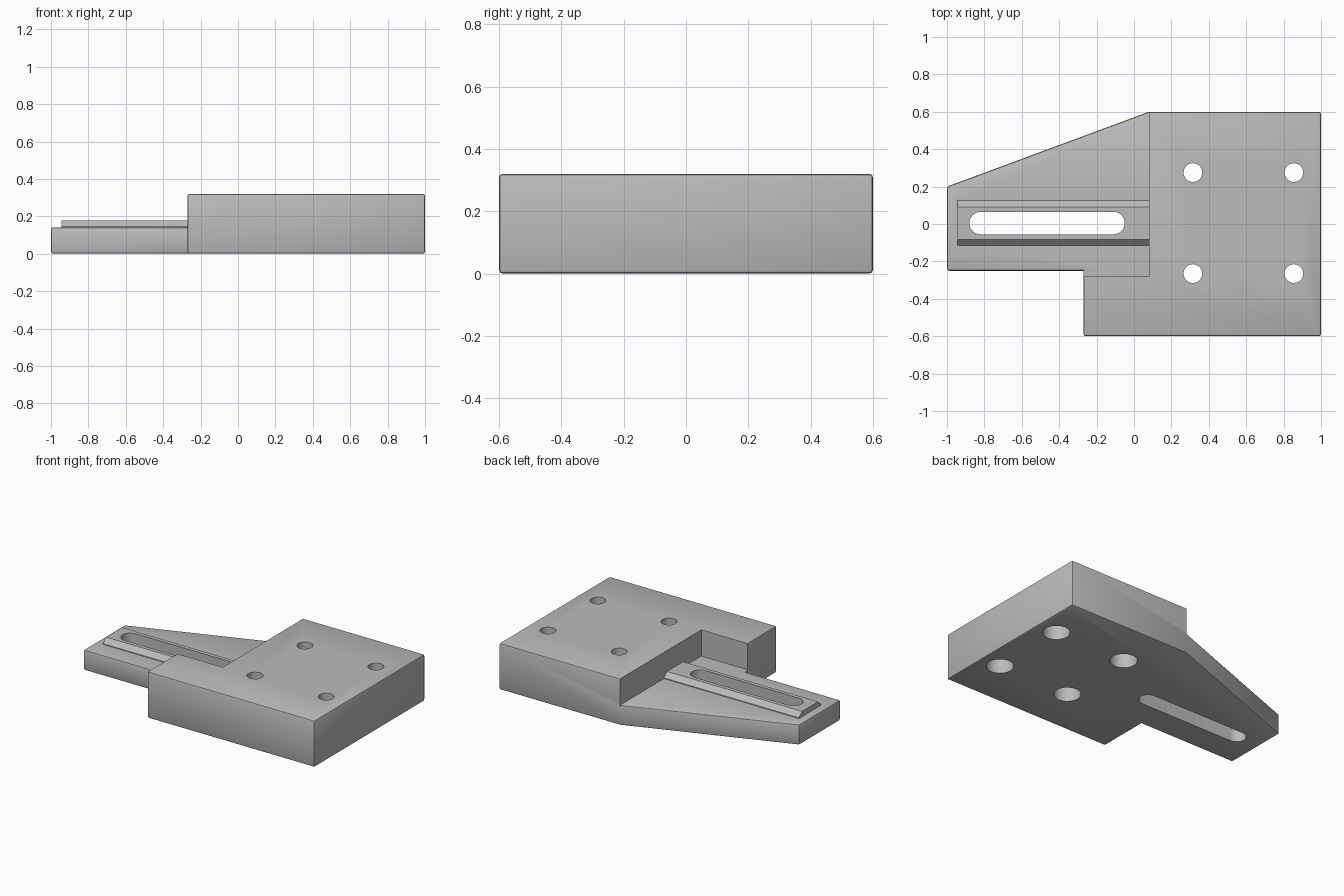
import bpy, bmesh, math
from mathutils import Vector

if "Cube" in bpy.data.objects:
    bpy.data.objects.remove(bpy.data.objects["Cube"], do_unlink=True)

GREY = (0.5, 0.5, 0.5, 1)
metal = bpy.data.materials.new("plain grey")
metal.use_nodes = True
metal.diffuse_color = GREY
metal.node_tree.nodes["Principled BSDF"].inputs["Base Color"].default_value = GREY


def prism(name, outline, origin, direction):
    """Extrude a closed 3D outline along a direction."""
    bm = bmesh.new()
    face = bm.faces.new([bm.verts.new(Vector(p) + Vector(origin)) for p in outline])
    grown = bmesh.ops.extrude_face_region(bm, geom=[face])["geom"]
    bmesh.ops.translate(bm, vec=direction, verts=[v for v in grown if isinstance(v, bmesh.types.BMVert)])
    bmesh.ops.recalc_face_normals(bm, faces=bm.faces)
    mesh = bpy.data.meshes.new(name)
    bm.to_mesh(mesh)
    bm.free()
    mesh.materials.append(metal)
    obj = bpy.data.objects.new(name, mesh)
    bpy.context.collection.objects.link(obj)
    return obj


def combine(target, tool, operation):
    """Apply a boolean and discard the tool."""
    mod = target.modifiers.new("cut", "BOOLEAN")
    mod.object, mod.operation, mod.solver = tool, operation, "EXACT"
    bpy.context.view_layer.objects.active = target
    bpy.ops.object.modifier_apply(modifier=mod.name)
    bpy.data.objects.remove(tool, do_unlink=True)


def capsule(length, radius, steps=16):
    """Outline of a slot along x; a zero length gives a circle."""
    points = []
    for side in (1, -1):
        for i in range(steps + (1 if length else 0)):
            a = math.pi * (i / steps - 0.5)
            points.append((side * (length / 2 + radius * math.cos(a)), side * radius * math.sin(a), 0))
    return points


# Body: one outline, with the upper step removed over the arm
STEP_X, STEP_Y, ARM_Z, TOP_Z = 0.08, -0.28, 0.14, 0.32
outline = [(-1, -0.25, 0), (-0.27, -0.25, 0), (-0.27, -0.6, 0), (1, -0.6, 0),
           (1, 0.6, 0), (STEP_X, 0.6, 0), (-1, 0.2, 0)]
body = prism("slotted_mounting_block", outline, (0, 0, 0), (0, 0, TOP_Z))
recess = [(-1.2, STEP_Y, 0), (STEP_X, STEP_Y, 0), (STEP_X, 1, 0), (-1.2, 1, 0)]
combine(body, prism("step_cutter", recess, (0, 0, ARM_Z), (0, 0, 1)), "DIFFERENCE")

# Soften the outer convex edges, leaving the recess rim crisp
bm = bmesh.new()
bm.from_mesh(body.data)


def is_rim(edge):
    return all(v.co.z > ARM_Z - 0.01 for v in edge.verts) and (
        all(abs(v.co.x - STEP_X) < 0.001 for v in edge.verts)
        or all(abs(v.co.y - STEP_Y) < 0.001 for v in edge.verts))


soft = [e for e in bm.edges if e.is_convex and e.calc_face_angle(0) > 0.5 and not is_rim(e)]
bmesh.ops.bevel(bm, geom=soft, offset=0.012, segments=2, profile=0.5, affect="EDGES")
bm.to_mesh(body.data)
bm.free()

# Raised rail with sloping sides
MID_Y = 0.005
section = [(0, -0.12, -0.03), (0, 0.12, -0.03), (0, 0.12, 0.005), (0, 0.087, 0.037),
           (0, -0.087, 0.037), (0, -0.12, 0.005)]
rail = prism("rail", section, (-0.945, MID_Y, ARM_Z), (STEP_X + 0.955, 0, 0))
combine(body, rail, "UNION")

# Long slot through the rail
slot = prism("slot_cutter", capsule(0.71, 0.06), (-0.465, MID_Y, -0.1), (0, 0, 1))
combine(body, slot, "DIFFERENCE")

# Four bolt holes, counterbored underneath
for x in (0.315, 0.855):
    for y in (-0.265, 0.275):
        for radius, height in ((0.05, 1), (0.085, 0.2)):
            drill = prism("hole_cutter", capsule(0, radius), (x, y, -0.1), (0, 0, height))
            combine(body, drill, "DIFFERENCE")

bpy.ops.object.select_all(action="DESELECT")
body.select_set(True)
bpy.context.view_layer.objects.active = body
bpy.ops.object.shade_smooth_by_angle(angle=math.radians(30))
